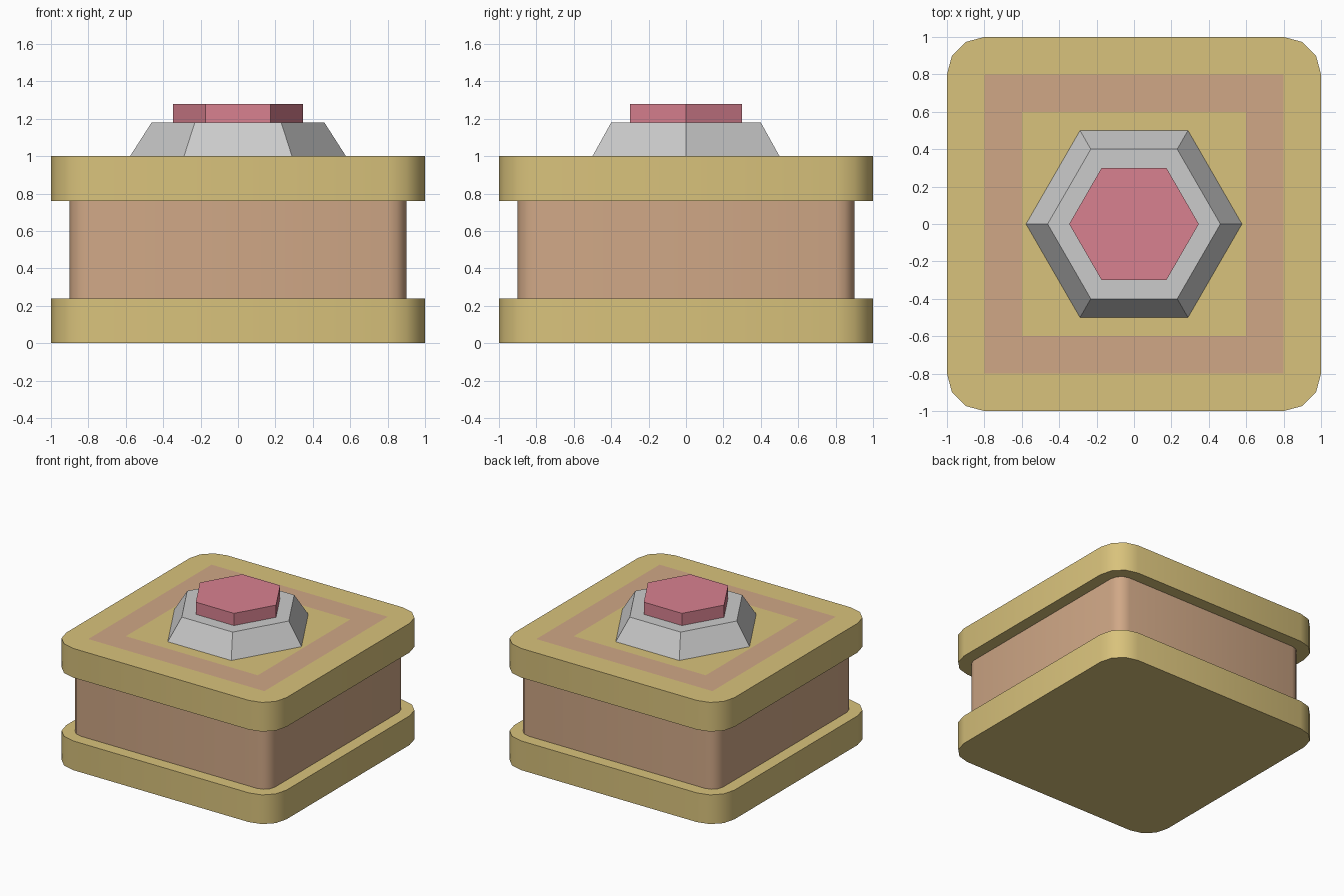
import bpy, bmesh
from math import sin, cos, pi, radians

if "Cube" in bpy.data.objects:
    bpy.data.objects.remove(bpy.data.objects["Cube"])


def material(name, rgb):
    m = bpy.data.materials.new(name)
    m.diffuse_color = (*rgb, 1)
    m.use_nodes = True
    m.node_tree.nodes["Principled BSDF"].inputs["Base Color"].default_value = m.diffuse_color
    return m


yellow = material("yellow", (0.69, 0.54, 0.20))
tan = material("tan", (0.63, 0.39, 0.24))
red = material("red", (0.69, 0.22, 0.28))


def rounded_square(half, radius, z, segs=3):
    c = half - radius
    pts = []
    for k, (sx, sy) in enumerate(((1, 1), (-1, 1), (-1, -1), (1, -1))):
        for i in range(segs + 1):
            a = k * pi / 2 + i / segs * pi / 2
            pts.append((sx * c + radius * cos(a), sy * c + radius * sin(a), z))
    return pts


def hexagon(radius, z):
    return [(radius * cos(i * pi / 3), radius * sin(i * pi / 3), z) for i in range(6)]


def loft(name, sections, mats=(), band_mats=None, smooth=False):
    """Skin a stack of equal-count loops and cap both ends."""
    bm = bmesh.new()
    rings = [[bm.verts.new(p) for p in s] for s in sections]
    n = len(rings[0])
    bm.faces.new(rings[0][::-1])
    for b, (lo, hi) in enumerate(zip(rings, rings[1:])):
        for i in range(n):
            j = (i + 1) % n
            f = bm.faces.new((lo[i], lo[j], hi[j], hi[i]))
            f.material_index = band_mats[b] if band_mats else 0
    bm.faces.new(rings[-1])
    bmesh.ops.remove_doubles(bm, verts=bm.verts[:], dist=1e-4)
    mesh = bpy.data.meshes.new(name)
    bm.to_mesh(mesh)
    bm.free()
    for m in mats:
        mesh.materials.append(m)
    ob = bpy.data.objects.new(name, mesh)
    bpy.context.collection.objects.link(ob)
    if smooth:
        bpy.ops.object.select_all(action='DESELECT')
        ob.select_set(True)
        bpy.context.view_layer.objects.active = ob
        bpy.ops.object.shade_smooth_by_angle(angle=radians(40))
    return ob


# Base slab and narrower middle block
loft("base_slab", [rounded_square(1, 0.2, 0), rounded_square(1, 0.2, 0.24)],
     [yellow], smooth=True)
loft("middle_block", [rounded_square(0.9, 0.1, 0.24), rounded_square(0.9, 0.1, 0.76)],
     [tan], smooth=True)

# Top slab with a flush square inlay
loft("top_slab", [rounded_square(1, 0.2, 0.76), rounded_square(1, 0.2, 1),
                  rounded_square(0.8, 0, 1), rounded_square(0.6, 0, 1)],
     [yellow, tan], [0, 0, 1], smooth=True)

# Hexagonal collar and push button (half widths across flats)
flat = cos(pi / 6)
loft("button_collar", [hexagon(0.5 / flat, 1), hexagon(0.4 / flat, 1.18)])
loft("button", [hexagon(0.3 / flat, 1.18), hexagon(0.3 / flat, 1.28)], [red])
